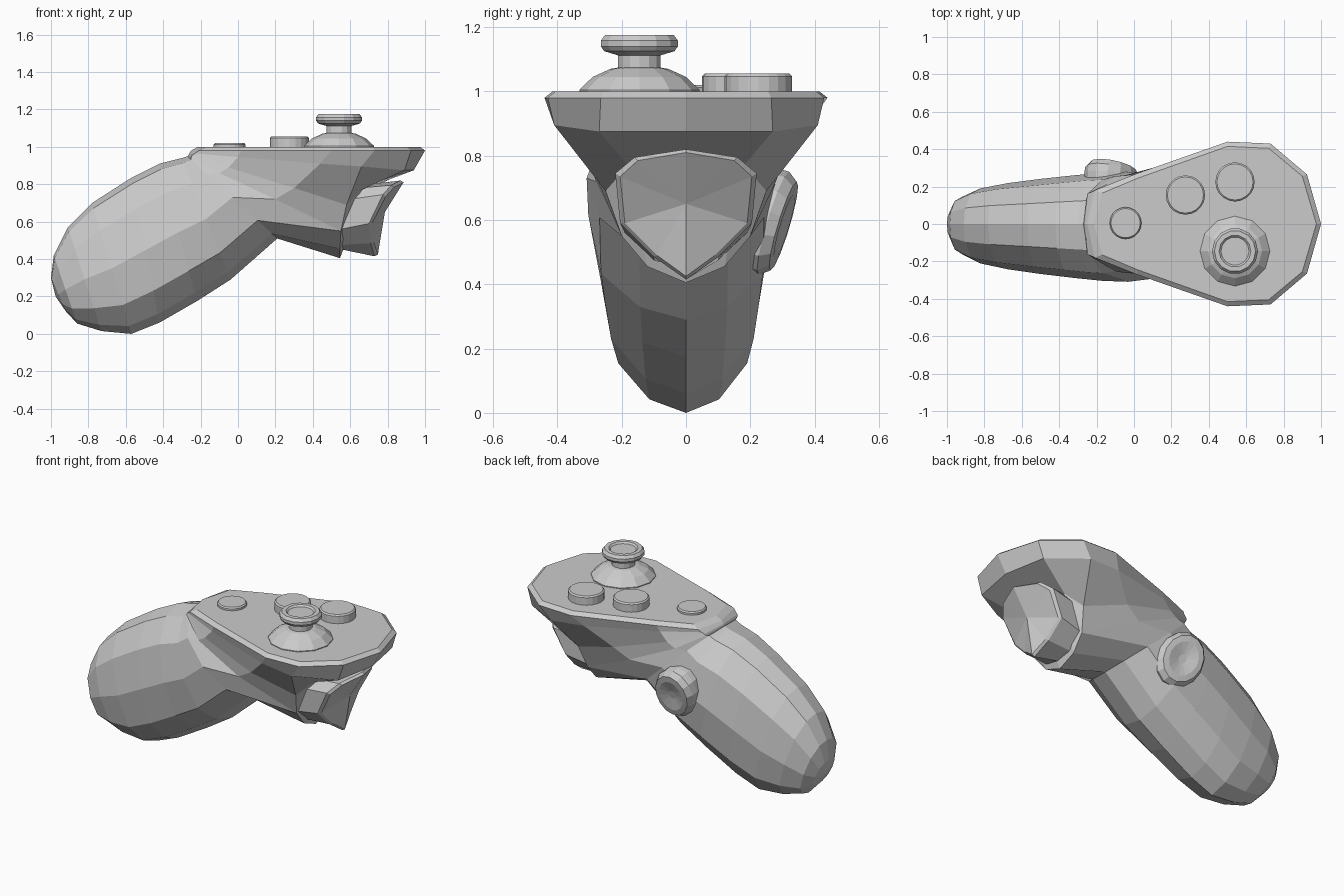
import bpy, bmesh, math
from mathutils import Matrix, Vector

if "Cube" in bpy.data.objects:
    bpy.data.objects.remove(bpy.data.objects["Cube"])


def finish(bm, name):
    bmesh.ops.recalc_face_normals(bm, faces=bm.faces)
    me = bpy.data.meshes.new(name)
    bm.to_mesh(me)
    bm.free()
    ob = bpy.data.objects.new(name, me)
    bpy.context.collection.objects.link(ob)
    return ob


def mirrored(half, left=1.0, right=1.0):
    """Closed ring from a half outline whose ends lie on y = 0."""
    a = [(x, y * right, z) for x, y, z in half]
    b = [(x, -y * left, z) for x, y, z in half[-2:0:-1]]
    return a + b


def loft(bm, rings):
    """Skin a list of rings with quads; returns the vertex rings."""
    vs = [[bm.verts.new(p) for p in r] for r in rings]
    for r0, r1 in zip(vs, vs[1:]):
        n = len(r0)
        for i in range(n):
            j = (i + 1) % n
            bm.faces.new((r0[i], r0[j], r1[j], r1[i]))
    return vs


def fan(bm, ring, centre):
    c = bm.verts.new(centre)
    for i in range(len(ring)):
        bm.faces.new((ring[i], ring[(i + 1) % len(ring)], c))


def lathe(name, profile, sides, matrix):
    """Turn (radius, height) pairs about local z, then place with matrix."""
    bm = bmesh.new()
    rings = [[matrix @ Vector((r * math.cos(2 * math.pi * i / sides),
                               r * math.sin(2 * math.pi * i / sides), h))
              for i in range(sides)] for r, h in profile]
    vs = loft(bm, rings)
    bm.faces.new(vs[0])
    bm.faces.new(vs[-1])
    return finish(bm, name)


# Body: handle sections (top x, top z, bottom x, bottom z, half width)
sections = [
    (-1.0, .30, -.92, .12, .09), (-.985, .42, -.86, .055, .155),
    (-.91, .57, -.73, .015, .205), (-.78, .70, -.57, 0, .235),
    (-.57, .835, -.42, .06, .26), (-.42, .91, -.22, .175, .28),
    (-.30, .94, -.04, .29, .295), (-.27, .95, .21, .51, .30),
]
shape = [(0, 0), (.04, .45), (.21, .85), (.5, 1), (.78, .87), (.94, .47), (1, 0)]
rings = []
for tx, tz, bx, bz, w in sections:
    half = [(tx + (bx - tx) * t, w * k, tz + (bz - tz) * t) for t, k in shape]
    rings.append(mirrored(half, 1.03, .93))

# Body: head sections fanning out from the handle to the flat top plate
head = [
    # lower lip under the trigger
    [(-.265, 0, .955), (-.25, .16, .945), (-.1, .255, .86), (.2, .28, .72),
     (.55, .20, .55), (.545, .12, .455), (.545, 0, .405)],
    # top of the trigger opening
    [(-.262, 0, .962), (-.245, .165, .955), (-.05, .26, .89), (.3, .30, .78),
     (.58, .25, .69), (.66, .18, .77), (.70, 0, .80)],
    # flare below the plate
    [(-.258, 0, .97), (-.23, .17, .965), (0, .262, .945), (.44, .39, .91),
     (.66, .41, .895), (.89, .27, .875), (.94, 0, .875)],
    # plate rim
    [(-.25, 0, .98), (-.21, .18, .98), (.015, .27, .98), (.5, .44, .98),
     (.73, .43, .98), (.925, .265, .98), (1, 0, .98)],
    # plate top
    [(-.215, 0, 1), (-.17, .165, 1), (.02, .245, 1), (.5, .415, 1),
     (.72, .405, 1), (.90, .255, 1), (.975, 0, 1)],
]
bm = bmesh.new()
vs = loft(bm, rings + [mirrored(h) for h in head])
fan(bm, vs[0], (-.975, 0, .2))
bm.faces.new(vs[-1])
finish(bm, "body")

# Trigger with a hollowed finger face
back = [(.70, 0, .80), (.65, .16, .78), (.60, .20, .72), (.55, .19, .56),
        (.55, .10, .475), (.56, 0, .45)]
rim = [(.87, 0, .82), (.82, .16, .795), (.775, .22, .745), (.70, .205, .59),
       (.71, .10, .485), (.73, 0, .415)]
face = [(.885, 0, .81), (.835, .15, .785), (.79, .205, .735), (.715, .19, .59),
        (.725, .09, .49), (.748, 0, .425)]
bm = bmesh.new()
vs = loft(bm, [mirrored(back), mirrored(rim), mirrored(face)])
bm.faces.new(vs[0])
fan(bm, vs[-1], (.785, 0, .65))
finish(bm, "trigger")

# Side grip button on the +y side, lying across the handle
long_axis = Vector((-.47, .30, .83)).normalized()
out = Vector((0, 1, 0))
out = (out - out.dot(long_axis) * long_axis).normalized()
cross = out.cross(long_axis)
place = Matrix.Translation((-.12, .235, .60)) @ Matrix(
    (long_axis, cross, out)).transposed().to_4x4() @ Matrix.Diagonal((1, .8, 1, 1))
lathe("grip_button", [(.16, -.08), (.175, 0), (.175, .04), (.15, .072),
                      (.11, .075), (.03, .06)], 14, place)

# Flat round buttons on the plate
for name, x, y, r, h in (("menu_button", -.045, .005, .085, .02),
                         ("lower_button", .275, .155, .105, .055),
                         ("upper_button", .54, .225, .105, .055)):
    lathe(name, [(r, -.01), (r, h - .008), (r * .92, h)], 20,
          Matrix.Translation((x, y, 1)))

# Thumbstick: sloped collar, neck and dished cap
stick = Matrix.Translation((.54, -.145, 1))
lathe("stick_collar", [(.187, -.01), (.187, .005), (.145, .045), (.09, .07),
                       (.06, .075)], 12, stick)
lathe("stick", [(.068, .03), (.068, .112), (.112, .125), (.123, .14),
                (.123, .158), (.11, .175), (.085, .175), (.075, .165)], 14, stick)
